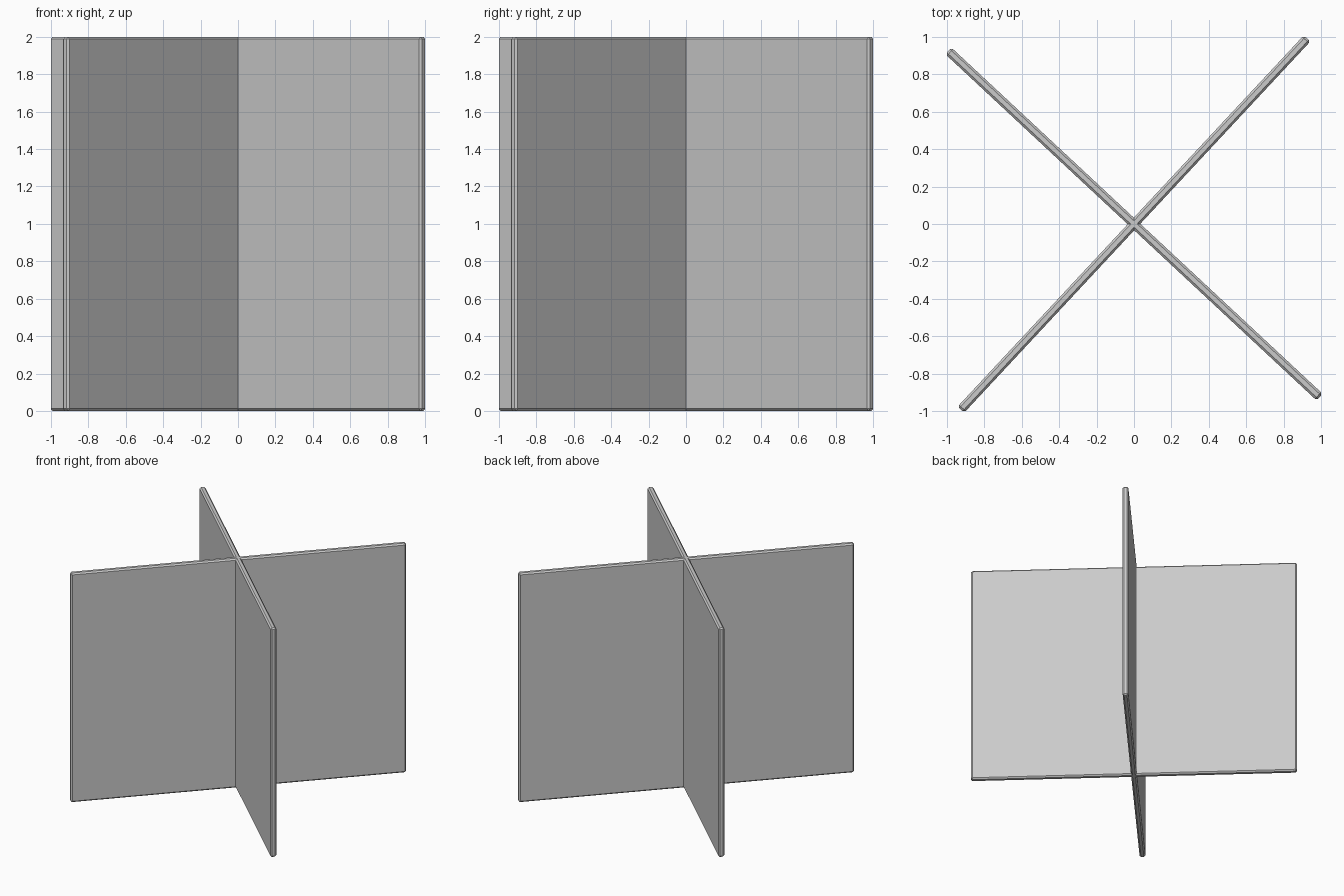
import bpy, math

if "Cube" in bpy.data.objects:
    bpy.data.objects.remove(bpy.data.objects["Cube"])

LENGTH, THICK, HEIGHT, BEVEL = 2.714, 0.048, 2.0, 0.012


def panel(name, angle):
    """Thin upright board with chamfered edges, turned about the z axis."""
    bpy.ops.mesh.primitive_cube_add(size=1, location=(0, 0, HEIGHT / 2))
    ob = bpy.context.object
    ob.name = name
    ob.scale = (LENGTH, THICK, HEIGHT)
    bpy.ops.object.transform_apply(location=False, rotation=False, scale=True)
    ob.rotation_euler.z = math.radians(angle)
    mod = ob.modifiers.new("edge_chamfer", "BEVEL")
    mod.width = BEVEL
    mod.segments = 1
    return ob


# Two boards crossing at a right angle
panel("divider_panel_a", 47)
panel("divider_panel_b", 137)
